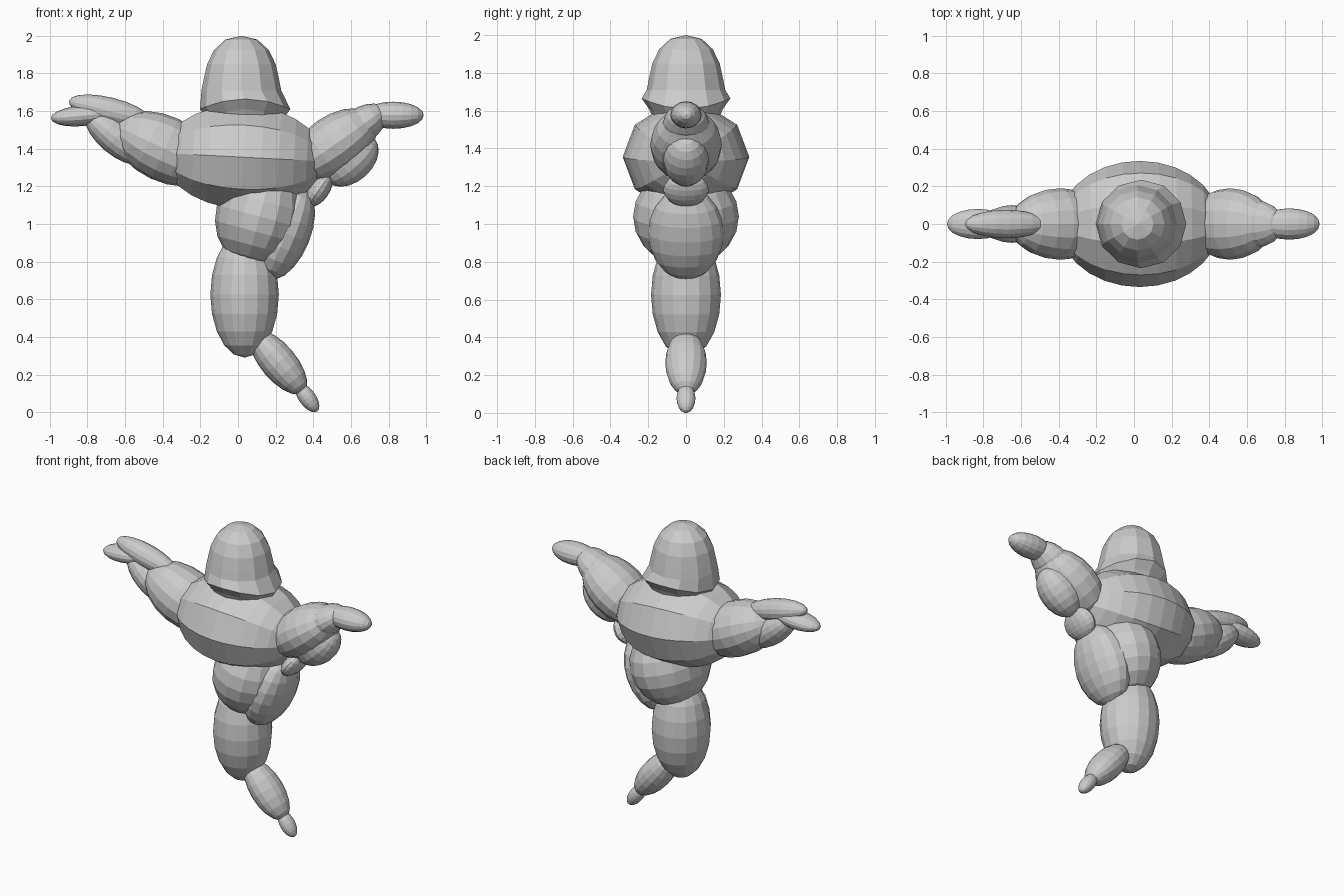
import bpy, bmesh
from math import radians, sin, cos, pi
from mathutils import Matrix

if "Cube" in bpy.data.objects:
    bpy.data.objects.remove(bpy.data.objects["Cube"])


def finish(name, bm):
    mesh = bpy.data.meshes.new(name)
    bmesh.ops.recalc_face_normals(bm, faces=bm.faces)
    bm.to_mesh(mesh)
    bm.free()
    bpy.context.collection.objects.link(bpy.data.objects.new(name, mesh))


def muscle(name, x, z, length, thick, depth, tilt, seg=16, rings=10):
    """Faceted ellipsoid: long half-axis raised 'tilt' degrees from +x in the xz plane."""
    bm = bmesh.new()
    bmesh.ops.create_uvsphere(bm, u_segments=seg, v_segments=rings, radius=1)
    m = (Matrix.Translation((x, 0, z)) @ Matrix.Rotation(radians(90 - tilt), 4, 'Y')
         @ Matrix.Diagonal((thick, depth, length, 1)))
    bmesh.ops.transform(bm, matrix=m, verts=bm.verts)
    finish(name, bm)


# Bell-shaped head; its rim dips at the sides
bm = bmesh.new()
profile = [(0.085, 1.98), (0.145, 1.925), (0.182, 1.85), (0.2, 1.77),
           (0.212, 1.71), (0.24, 1.665), (0.2, 1.61), (0.15, 1.5)]
sides = 12
rows = []
for i, (r, z) in enumerate(profile):
    row = []
    for k in range(sides):
        a = 2 * pi * k / sides
        dip = 0.055 * cos(a) ** 2 if i in (5, 6) else 0
        cx = 0.018 + 0.02 * (i > 4)
        row.append(bm.verts.new((cx + r * cos(a), r * sin(a) * 0.98, z - dip)))
    rows.append(row)
for lo, hi in zip(rows, rows[1:]):
    for k in range(sides):
        n = (k + 1) % sides
        bm.faces.new((lo[k], lo[n], hi[n], hi[k]))
crown = bm.verts.new((0.018, 0, 2.0))
for k in range(sides):
    bm.faces.new((rows[0][k], rows[0][(k + 1) % sides], crown))
bm.faces.new(rows[-1])
finish("head", bm)

# Torso and hips
muscle("chest", 0.03, 1.355, 0.43, 0.29, 0.335, -3, 10, 14)
muscle("abdomen", 0.115, 1.04, 0.27, 0.235, 0.28, 75)
muscle("hip", 0.255, 0.95, 0.26, 0.13, 0.2, 68)

# Arm on the -x side
muscle("left_upper_arm", -0.39, 1.4, 0.29, 0.175, 0.19, 155)
muscle("left_forearm", -0.65, 1.46, 0.2, 0.09, 0.1, 140)
muscle("left_wrist", -0.68, 1.6, 0.225, 0.072, 0.075, 166)
muscle("left_hand", -0.83, 1.575, 0.165, 0.055, 0.08, 5)

# Arm on the +x side
muscle("right_upper_arm", 0.51, 1.42, 0.26, 0.155, 0.19, 35)
muscle("right_forearm", 0.65, 1.52, 0.16, 0.095, 0.125, 35)
muscle("right_elbow", 0.6, 1.34, 0.17, 0.115, 0.12, 42)
muscle("right_armpit", 0.43, 1.18, 0.1, 0.055, 0.12, 55)
muscle("right_hand", 0.825, 1.578, 0.162, 0.072, 0.083, 0)

# Single leg and foot
muscle("thigh", 0.035, 0.625, 0.335, 0.182, 0.185, 90)
muscle("shin", 0.215, 0.265, 0.21, 0.095, 0.11, -50)
muscle("foot", 0.368, 0.077, 0.09, 0.045, 0.05, -54)
